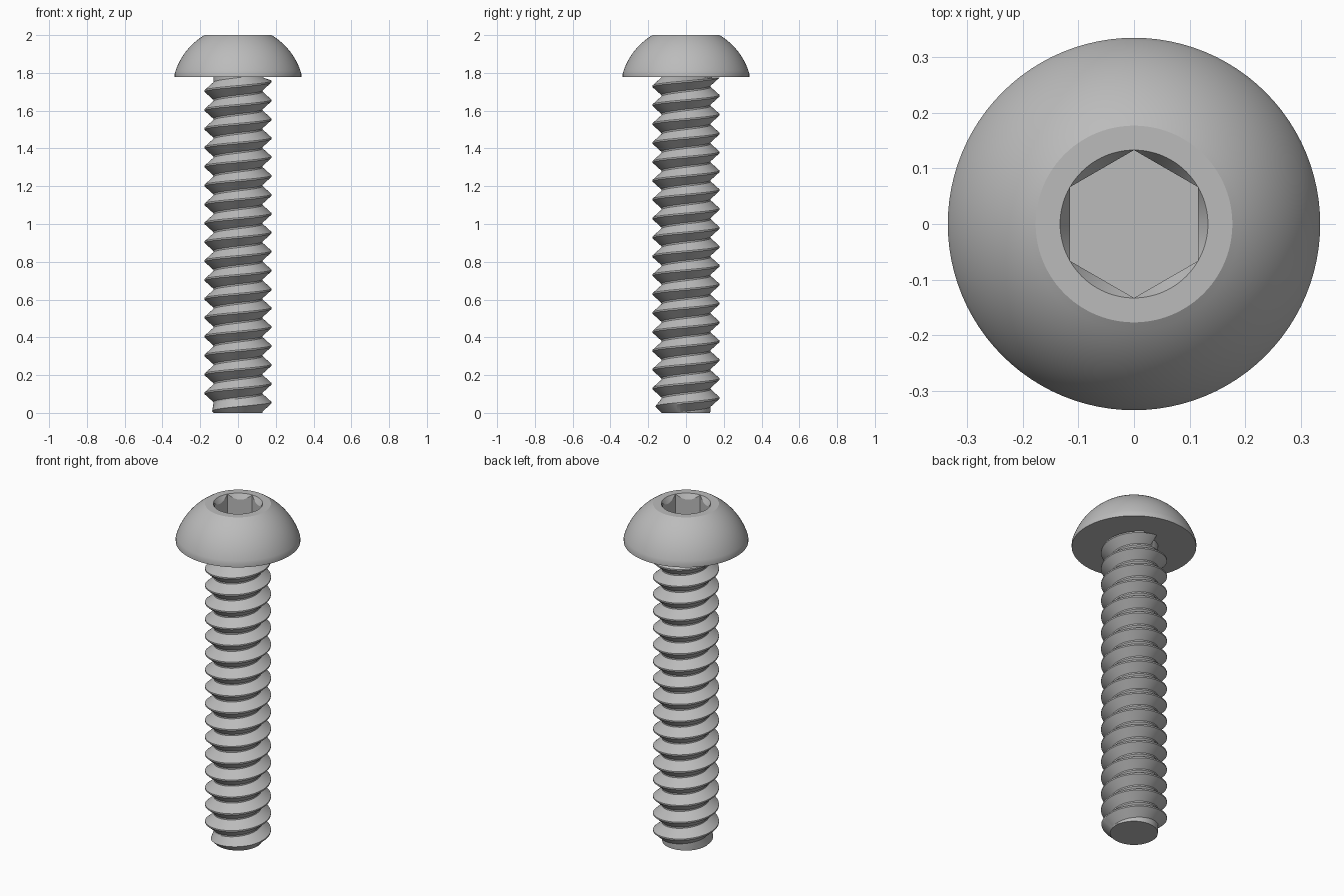
import bpy, bmesh, math

cube = bpy.data.objects.get("Cube")
if cube:
    bpy.data.objects.remove(cube)

TAU = 2 * math.pi
SEGMENTS = 96
HEAD_BASE, TOP = 1.777, 2.0
HEAD_R, FLAT_R = 0.335, 0.177
HEX_R, SOCKET_FLOOR = 0.133, 1.86
ROOT_R, CREST_R, TIP_R, PITCH = 0.13, 0.177, 0.128, 0.1

steel = bpy.data.materials.new("grey_steel")
steel.use_nodes = True
GREY = (0.5, 0.5, 0.5, 1)
steel.diffuse_color = GREY
steel.node_tree.nodes["Principled BSDF"].inputs["Base Color"].default_value = GREY


def skin(name, columns, caps):
    """Join columns of points into a surface, with flat caps on the given rows."""
    bm = bmesh.new()
    grid = [[bm.verts.new(p) for p in col] for col in columns]
    for a, b in zip(grid, grid[1:]):
        for j in range(len(a) - 1):
            bm.faces.new((a[j], b[j], b[j + 1], a[j + 1]))
    for row in caps:
        bm.faces.new([col[row] for col in grid[:-1]])
    bmesh.ops.remove_doubles(bm, verts=bm.verts, dist=1e-5)
    bmesh.ops.dissolve_degenerate(bm, edges=bm.edges, dist=1e-5)
    bmesh.ops.recalc_face_normals(bm, faces=bm.faces)
    mesh = bpy.data.meshes.new(name)
    bm.to_mesh(mesh)
    bm.free()
    mesh.materials.append(steel)
    obj = bpy.data.objects.new(name, mesh)
    bpy.context.collection.objects.link(obj)
    bpy.ops.object.select_all(action="DESELECT")
    obj.select_set(True)
    bpy.context.view_layer.objects.active = obj
    bpy.ops.object.shade_smooth_by_angle(angle=math.radians(20))
    return obj


def polar(r, angle, z):
    return (r * math.cos(angle), r * math.sin(angle), z)


# Domed head: short rim, spherical dome, flat top, chamfered hex socket
rim_z = HEAD_BASE + 0.02
rise = TOP - rim_z
drop = (HEAD_R**2 - FLAT_R**2 - rise**2) / (2 * rise)
ball_r = math.hypot(HEAD_R, drop)
a0, a1 = math.atan2(drop, HEAD_R), math.atan2(drop + rise, FLAT_R)
dome = [(0, HEAD_BASE), (HEAD_R, HEAD_BASE)]
for i in range(17):
    a = a0 + (a1 - a0) * i / 16
    dome.append((ball_r * math.cos(a), rim_z - drop + ball_r * math.sin(a)))
dome.append((HEX_R, TOP))

columns = []
for i in range(SEGMENTS + 1):
    angle = TAU * i / SEGMENTS + math.pi / 2
    off = (TAU * i / SEGMENTS) % (TAU / 6) - TAU / 12
    r = HEX_R * math.cos(TAU / 12) / math.cos(off)
    socket = [(r, TOP - (HEX_R - r) * math.sqrt(3)), (r, SOCKET_FLOOR), (0, SOCKET_FLOOR)]
    columns.append([polar(rr, angle, z) for rr, z in dome + socket])
skin("head", columns, [])

# Threaded shank: right-hand helix, clipped flat at both ends, chamfered tip
tooth = [(0.0, ROOT_R), (0.08, ROOT_R), (0.5, CREST_R), (0.58, CREST_R)]
turns = int(HEAD_BASE / PITCH) + 3
columns = []
for i in range(SEGMENTS + 1):
    t = i / SEGMENTS
    col = []
    for k in range(-2, turns):
        for f, r in tooth:
            raw = PITCH * (k + f + t)
            z = min(max(raw, 0), HEAD_BASE)
            if raw > HEAD_BASE:
                r = ROOT_R
            col.append(polar(min(r, TIP_R + z), TAU * t, z))
    columns.append(col)
skin("threaded_shank", columns, [0])
